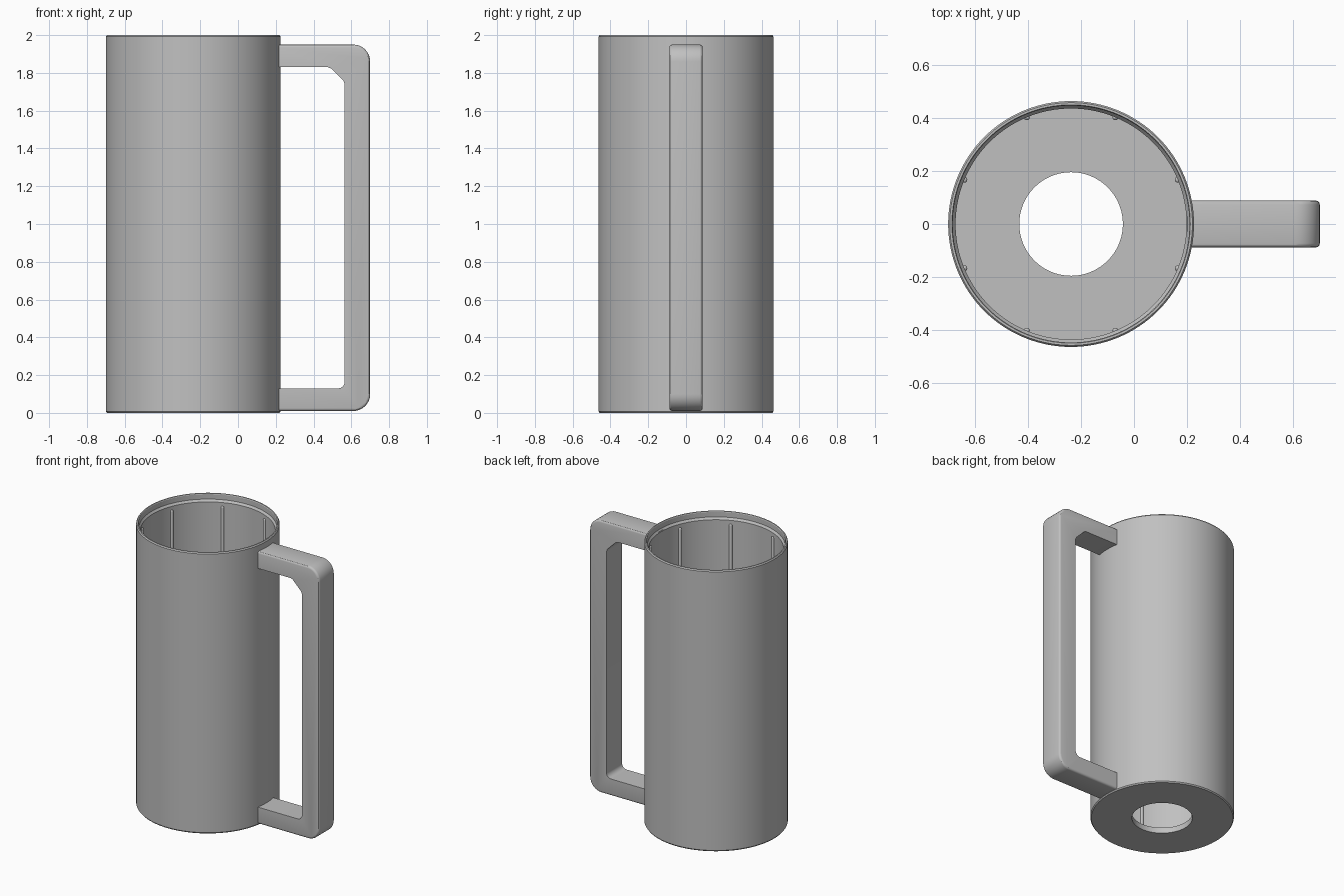
import bpy, bmesh, math
from mathutils import Vector

if "Cube" in bpy.data.objects:
    bpy.data.objects.remove(bpy.data.objects["Cube"], do_unlink=True)

AXIS = -0.237      # x of the cup axis
INNER = 0.435      # bore radius
FLOOR = 0.04       # floor thickness

grey = bpy.data.materials.new("plain grey")
grey.use_nodes = True
COLOUR = (0.53, 0.53, 0.53, 1)
grey.diffuse_color = COLOUR
grey.node_tree.nodes["Principled BSDF"].inputs["Base Color"].default_value = COLOUR


def add_object(name, bm, angle=30):
    bmesh.ops.recalc_face_normals(bm, faces=bm.faces)
    mesh = bpy.data.meshes.new(name)
    bm.to_mesh(mesh)
    bm.free()
    mesh.materials.append(grey)
    obj = bpy.data.objects.new(name, mesh)
    bpy.context.collection.objects.link(obj)
    bpy.ops.object.select_all(action="DESELECT")
    obj.select_set(True)
    bpy.context.view_layer.objects.active = obj
    bpy.ops.object.shade_smooth_by_angle(angle=math.radians(angle))
    return obj


def arc(cx, cz, r, start, end, steps=8):
    angles = [math.radians(start + (end - start) * i / steps) for i in range(steps + 1)]
    return [(cx + r * math.cos(a), cz + r * math.sin(a)) for a in angles]


def lathe(name, profile, segments, x, y):
    """Spin a closed (radius, height) profile about a vertical axis."""
    bm = bmesh.new()
    verts = [bm.verts.new((r, 0, z)) for r, z in profile]
    edges = [bm.edges.new((v, verts[i - 1])) for i, v in enumerate(verts)]
    bmesh.ops.spin(bm, geom=verts + edges, cent=(0, 0, 0), axis=(0, 0, 1),
                   angle=math.tau, steps=segments, use_merge=True)
    bmesh.ops.remove_doubles(bm, verts=bm.verts, dist=0.0001)
    bmesh.ops.translate(bm, verts=bm.verts, vec=(x, y, 0))
    return add_object(name, bm)


# Cup: thin wall, stepped rim and a floor with a round hole
lathe("cup_body", [
    (0.195, 0), (0.457, 0), (0.463, 0.008), (0.463, 1.992), (0.457, 2),
    (0.449, 2), (0.446, 1.995), (0.446, 1.96), (INNER, 1.945),
    (INNER, FLOOR), (0.195, FLOOR)], 128, AXIS, 0)

# Slim round-topped ribs along the bore
for i in range(8):
    a = math.tau * (i + 0.5) / 8
    bm = bmesh.new()
    bmesh.ops.create_cone(bm, cap_ends=True, segments=16, radius1=0.011,
                          radius2=0.011, depth=1.9)
    top = [e for e in bm.edges if all(v.co.z > 0.9 for v in e.verts)]
    bmesh.ops.bevel(bm, geom=top, offset=0.009, segments=3, profile=0.5,
                    affect="EDGES")
    centre = Vector((AXIS + INNER * math.cos(a), INNER * math.sin(a), 0.97))
    bmesh.ops.translate(bm, verts=bm.verts, vec=centre)
    add_object(f"inner_rib_{i + 1}", bm, 60)

# Handle: side outline extruded across, with softened outer edges
START, LOW, HIGH, OUT, GRIP, HALF = 0.2, 0.01, 1.95, 0.70, 0.565, 0.088
outer = ([(START, LOW)] + arc(OUT - 0.09, LOW + 0.09, 0.09, -90, 0)
         + arc(OUT - 0.09, HIGH - 0.09, 0.09, 0, 90) + [(START, HIGH)])
inner = ([(START, 1.83), (0.475, 1.83), (0.492, 1.824), (0.559, 1.757), (GRIP, 1.74)]
         + arc(GRIP - 0.035, 0.165, 0.035, 0, -90) + [(START, 0.13)])
bm = bmesh.new()
face = bm.faces.new([bm.verts.new((x, -HALF, z)) for x, z in outer + inner])
new = bmesh.ops.extrude_face_region(bm, geom=[face], use_keep_orig=True)["geom"]
bmesh.ops.translate(bm, verts=[g for g in new if isinstance(g, bmesh.types.BMVert)],
                    vec=(0, 2 * HALF, 0))
outline = {(round(x, 4), round(z, 4)) for x, z in outer}
on_outline = lambda v: (round(v.co.x, 4), round(v.co.z, 4)) in outline
rim = [e for e in bm.edges if all(on_outline(v) for v in e.verts)
       and abs(e.verts[0].co.y - e.verts[1].co.y) < 0.001]
bmesh.ops.bevel(bm, geom=rim, offset=0.015, segments=3, profile=0.5, affect="EDGES")
add_object("handle", bm)
